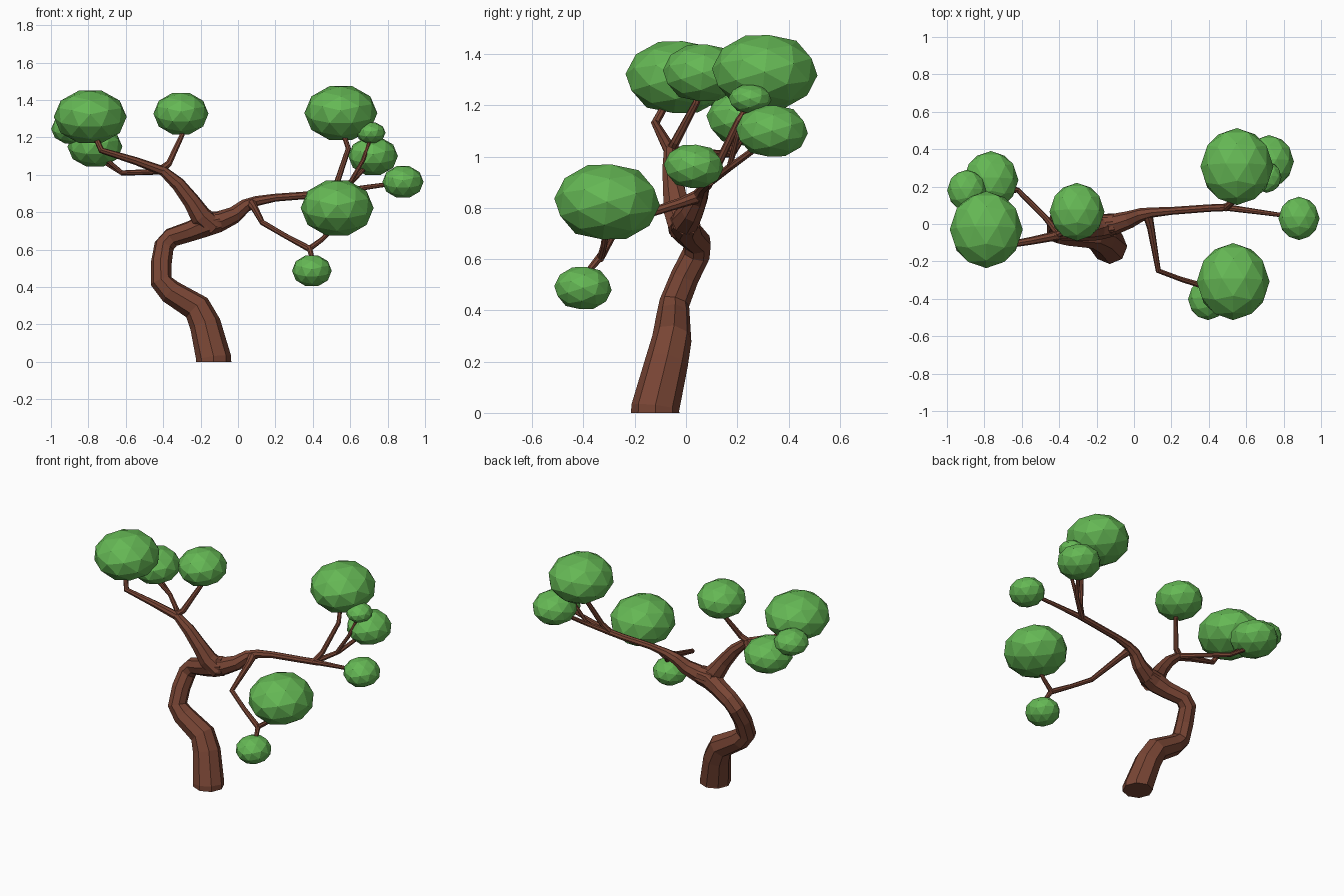
import bpy, bmesh
from math import radians
from mathutils import Matrix


def material(name, color):
    m = bpy.data.materials.new(name)
    m.diffuse_color = color
    return m


bark = material("bark", (0.19, 0.06, 0.035, 1))
leaf = material("leaf", (0.13, 0.48, 0.09, 1))


def limb(name, pts, res=2):
    """Tapered 8-sided tube through (x, y, z, radius) points."""
    cu = bpy.data.curves.new(name, 'CURVE')
    cu.dimensions = '3D'
    cu.bevel_depth = 1.0
    cu.bevel_resolution = res
    cu.use_fill_caps = True
    sp = cu.splines.new('POLY')
    sp.points.add(len(pts) - 1)
    sp.use_smooth = False
    for p, (x, y, z, r) in zip(sp.points, pts):
        p.co = (x, y, z, 1)
        p.radius = r
    ob = bpy.data.objects.new(name, cu)
    bpy.context.collection.objects.link(ob)
    cu.materials.append(bark)


def foliage(name, x, y, z, r, rz):
    """Flattened low-poly leaf clump, pole facing along y."""
    bm = bmesh.new()
    bmesh.ops.create_icosphere(bm, subdivisions=2, radius=1)
    rot = Matrix.Rotation(radians(-95), 4, 'X') @ Matrix.Rotation(radians(90), 4, 'Z')
    scale = Matrix.Diagonal((r, r * 1.06, rz / 0.965, 1))
    bm.transform(Matrix.Translation((x, y, z)) @ scale @ rot)
    me = bpy.data.meshes.new(name)
    bm.to_mesh(me)
    bm.free()
    me.materials.append(leaf)
    bpy.context.collection.objects.link(bpy.data.objects.new(name, me))


# Trunk, bending left and back
limb("trunk", [(-.13, -.12, 0, .094), (-.13, -.12, .02, .094), (-.175, -.075, .2, .084),
               (-.22, -.055, .29, .077), (-.36, -.05, .375, .066), (-.41, -.045, .43, .059),
               (-.41, -.005, .53, .056), (-.395, .04, .62, .055), (-.355, .045, .665, .054),
               (-.25, .01, .70, .056), (-.17, -.01, .735, .066), (-.10, 0, .75, .058)])

# Two main limbs
limb("left_limb", [(-.13, -.01, .72, .06), (-.2, -.03, .78, .058), (-.25, -.045, .86, .046),
                   (-.32, -.055, .95, .038), (-.40, -.06, 1.02, .027), (-.44, -.065, 1.035, .022)])
limb("right_limb", [(-.2, -.01, .74, .06), (-.1, 0, .75, .056), (-.02, .025, .785, .046),
                    (.04, .05, .835, .036), (.1, .062, .86, .027), (.2, .07, .878, .021),
                    (.4, .085, .893, .02), (.52, .09, .905, .02)])

# Left twigs
limb("twig_left_front", [(-.40, -.06, 1.02, .026), (-.55, -.09, 1.075, .021),
                         (-.73, -.12, 1.13, .017), (-.78, -.06, 1.24, .014)])
limb("twig_left_back", [(-.40, -.06, 1.025, .02), (-.47, .03, 1.015, .016),
                        (-.62, .18, 1.01, .014), (-.75, .23, 1.09, .012)])
limb("twig_left_outer", [(-.62, .18, 1.01, .012), (-.75, .17, 1.12, .012), (-.88, .18, 1.22, .01)])
limb("twig_left_middle", [(-.42, -.06, 1.02, .022), (-.37, -.04, 1.06, .018),
                          (-.30, .04, 1.21, .014), (-.30, .06, 1.27, .013)])

# Right twigs
limb("twig_right_top", [(.49, .085, .9, .02), (.53, .12, .96, .016),
                        (.59, .205, 1.14, .014), (.56, .27, 1.23, .013)])
limb("twig_right_back", [(.49, .09, .9, .018), (.61, .18, .965, .014), (.70, .31, 1.06, .012)])
limb("twig_right_small", [(.60, .17, .96, .012), (.67, .2, 1.08, .011), (.71, .245, 1.2, .01)])
limb("twig_right_outer", [(.48, .09, .9, .018), (.7, .06, .935, .013), (.84, .04, .955, .011)])

# Drooping front branch
limb("front_branch", [(.07, .06, .85, .028), (.09, -.02, .82, .02), (.13, -.25, .745, .015),
                      (.25, -.295, .675, .014), (.38, -.335, .605, .017)])
limb("twig_front_up", [(.375, -.335, .6, .015), (.45, -.32, .655, .013), (.53, -.31, .74, .012)])
limb("twig_front_down", [(.38, -.33, .615, .016), (.395, -.375, .56, .013), (.395, -.4, .5, .012)])

# Leaf clumps: x, y, z, radius, half height
clumps = [(-.79, -.03, 1.31, .195, .143), (-.765, .235, 1.15, .147, .108),
          (-.895, .18, 1.245, .104, .078), (-.305, .065, 1.327, .147, .113),
          (.55, .307, 1.33, .195, .147), (.71, .25, 1.225, .079, .056),
          (.722, .335, 1.1, .133, .102), (.882, .03, .962, .11, .086),
          (.53, -.308, .823, .195, .149), (.395, -.402, .487, .106, .084)]
for i, c in enumerate(clumps, 1):
    foliage(f"leaf_clump_{i}", *c)
